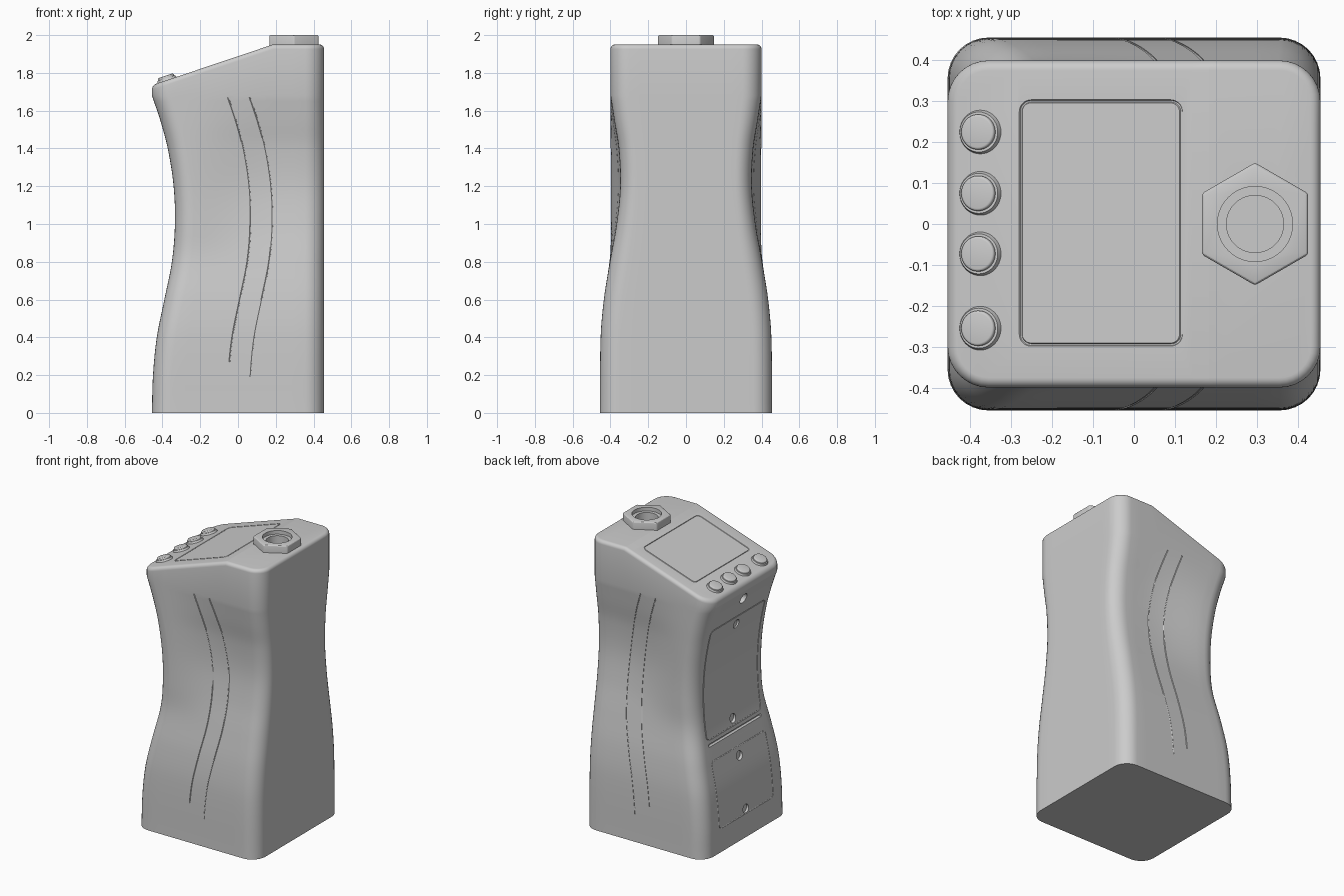
import bpy, bmesh, math
from mathutils import Vector, Matrix

if "Cube" in bpy.data.objects:
    bpy.data.objects.remove(bpy.data.objects["Cube"])

grey = bpy.data.materials.new("light_grey")
grey.use_nodes = True
grey.diffuse_color = (0.6, 0.6, 0.6, 1)
grey.node_tree.nodes["Principled BSDF"].inputs["Base Color"].default_value = (0.6, 0.6, 0.6, 1)

W = 0.456                      # half width of the body
HEAD_Z, TOP_Z = 1.68, 1.95
EDGE_Z, SLOPE = 1.735, 0.336   # sloped control face
TILT = math.atan(SLOPE)

# Profiles as (height, value)
RIM_X = [(0, -W), (.2, -.45), (.4, -.43), (.6, -.39), (.8, -.35), (1, -.334),
         (1.2, -.341), (1.4, -.372), (1.55, -.412), (HEAD_Z, -W)]
WIDE = [(0, W), (.4, .452), (.6, .435), (.83, .402), (1, .4), (HEAD_Z, .4)]
PINCH = [(0, W), (.4, .452), (.6, .435), (.8, .403), (1, .368), (1.2, .348),
         (1.4, .356), (1.55, .38), (HEAD_Z, .4)]


def spline(keys, z):
    """Smooth interpolation through the keys, constant outside them."""
    if z <= keys[0][0]:
        return keys[0][1]
    if z >= keys[-1][0]:
        return keys[-1][1]
    i = max(k for k in range(len(keys) - 1) if keys[k][0] <= z)

    def tangent(k):
        a, b = keys[max(k - 1, 0)], keys[min(k + 1, len(keys) - 1)]
        return (b[1] - a[1]) / (b[0] - a[0])
    (z0, v0), (z1, v1) = keys[i], keys[i + 1]
    h = z1 - z0
    t = (z - z0) / h
    return ((2*t**3 - 3*t*t + 1) * v0 + (t**3 - 2*t*t + t) * h * tangent(i)
            + (3*t*t - 2*t**3) * v1 + (t**3 - t*t) * h * tangent(i + 1))


def half_depth(x, z):
    """Depth of the side wall: full at the control side, pinched at the grip."""
    t = min(max((x + .33) / .53, 0), 1)
    t = t * t * (3 - 2 * t)
    return spline(WIDE, z) * (1 - t) + spline(PINCH, z) * t


def rounded_rect(x0, x1, y0, y1, r, side=10, arc=8):
    """Counterclockwise rounded rectangle with subdivided sides."""
    corners = [(x1 - r, y0 + r, -90), (x1 - r, y1 - r, 0), (x0 + r, y1 - r, 90), (x0 + r, y0 + r, 180)]
    pts = []
    for k, (cx, cy, start) in enumerate(corners):
        for j in range(arc + 1):
            a = math.radians(start + 90 * j / arc)
            pts.append(Vector((cx + r * math.cos(a), cy + r * math.sin(a))))
        nx, ny, ns = corners[(k + 1) % 4]
        a = math.radians(ns)
        end = Vector((nx + r * math.cos(a), ny + r * math.sin(a)))
        last = pts[-1]
        pts += [last.lerp(end, j / side) for j in range(1, side)]
    return pts


def finish(bm, name):
    bmesh.ops.recalc_face_normals(bm, faces=bm.faces)
    mesh = bpy.data.meshes.new(name)
    bm.to_mesh(mesh)
    bm.free()
    mesh.materials.append(grey)
    ob = bpy.data.objects.new(name, mesh)
    bpy.context.collection.objects.link(ob)
    return ob


def activate(ob):
    bpy.ops.object.select_all(action='DESELECT')
    ob.select_set(True)
    bpy.context.view_layer.objects.active = ob


def cylinder(name, centre, r, height, axis=Matrix(), sides=40, r2=None, bevel=0):
    """Cylinder whose base sits at the centre, with an optional rounded top."""
    bm = bmesh.new()
    bmesh.ops.create_cone(bm, cap_ends=True, segments=sides, radius1=r,
                          radius2=r if r2 is None else r2, depth=height)
    if bevel:
        rim = [e for e in bm.edges if all(v.co.z > 0 for v in e.verts)]
        if sides == 6:
            rim = [e for e in bm.edges if any(v.co.z > 0 for v in e.verts)]
        bmesh.ops.bevel(bm, geom=rim, offset=bevel, segments=3, profile=.5, affect='EDGES')
    bmesh.ops.translate(bm, verts=bm.verts, vec=(0, 0, height / 2))
    bmesh.ops.transform(bm, verts=bm.verts, matrix=Matrix.Translation(centre) @ axis)
    return finish(bm, name)


def tube(points, closed):
    """Thin tube along a path, used to cut a fine groove."""
    cu = bpy.data.curves.new("groove_cutter", 'CURVE')
    cu.dimensions = '3D'
    cu.bevel_depth, cu.bevel_resolution, cu.use_fill_caps = .004, 1, True
    sp = cu.splines.new('POLY')
    sp.points.add(len(points) - 1)
    for p, co in zip(sp.points, points):
        p.co = (*co, 1)
    sp.use_cyclic_u = closed
    ob = bpy.data.objects.new("groove_cutter", cu)
    bpy.context.collection.objects.link(ob)
    activate(ob)
    bpy.ops.object.convert(target='MESH')
    ob = bpy.context.view_layer.objects.active
    bm = bmesh.new()
    bm.from_mesh(ob.data)
    bmesh.ops.remove_doubles(bm, verts=bm.verts, dist=1e-5)
    bmesh.ops.recalc_face_normals(bm, faces=bm.faces)
    bm.to_mesh(ob.data)
    bm.free()
    return ob


def cut(target, cutter, keep=False):
    activate(target)
    mod = target.modifiers.new("cut", 'BOOLEAN')
    mod.operation, mod.solver, mod.object = 'DIFFERENCE', 'EXACT', cutter
    bpy.ops.object.modifier_apply(modifier=mod.name)
    if not keep:
        bpy.data.objects.remove(cutter)


def smooth(ob, degrees=17):
    activate(ob)
    bpy.ops.object.shade_smooth_by_angle(angle=math.radians(degrees))


# Body: loft of rounded sections, trimmed by the flat and sloped tops
bm = bmesh.new()
rings = []
for z in [HEAD_Z * i / 56 for i in range(57)] + [2.1]:
    depth = spline(WIDE, z)
    ring = []
    for p in rounded_rect(spline(RIM_X, z), W, -depth, depth, .1):
        ring.append(bm.verts.new((p.x, p.y * half_depth(p.x, z) / depth, z)))
    rings.append(ring)
for a, b in zip(rings, rings[1:]):
    for i in range(len(a)):
        j = (i + 1) % len(a)
        bm.faces.new((a[i], a[j], b[j], b[i]))
bm.faces.new(rings[0][::-1])
bm.faces.new(rings[-1])
slope_normal = Vector((-math.sin(TILT), 0, math.cos(TILT)))
for co, no in (((0, 0, TOP_Z), Vector((0, 0, 1))), ((-W, 0, EDGE_Z), slope_normal)):
    res = bmesh.ops.bisect_plane(bm, geom=bm.verts[:] + bm.edges[:] + bm.faces[:], dist=1e-5,
                                 plane_co=co, plane_no=no, clear_outer=True)
    bmesh.ops.contextual_create(bm, geom=[g for g in res['geom_cut'] if isinstance(g, bmesh.types.BMEdge)])
bmesh.ops.recalc_face_normals(bm, faces=bm.faces)
rim = [e for e in bm.edges if len(e.link_faces) == 2
       and sum(f.normal.z > .9 for f in e.link_faces) == 1 and min(v.co.z for v in e.verts) > 1.7]
bmesh.ops.bevel(bm, geom=rim, offset=.024, segments=6, profile=.5, affect='EDGES')
body = finish(bm, "body")


def on_slope(x, y):
    return Vector((x, y, EDGE_Z + SLOPE * (x + W)))


# Screen outline and the two door outlines
cut(body, tube([on_slope(p.x, p.y) for p in rounded_rect(-.277, .115, -.295, .3, .025, 1, 5)], True))
for low, high in ((.735, 1.49), (.16, .6)):
    outline = rounded_rect(-.29, .29, low, high, .025, 24, 4)
    cut(body, tube([(spline(RIM_X, p.y), p.x, p.y) for p in outline], True))

# Curved grip lines on both sides
for side in (-1, 1):
    for offset, low in ((.4, .27), (.515, .19)):
        path = []
        for i in range(41):
            z = low + (1.67 - low) * i / 40
            x = spline(RIM_X, z) + offset
            path.append((x, side * half_depth(x, z), z))
        cut(body, tube(path, False))

# Indicator hole, screw holes and finger slot on the control side
along_x = Matrix.Rotation(math.pi / 2, 4, 'Y')
for z, r, deep in ((1.617, .034, .06), (1.43, .03, .015), (.78, .03, .015), (.54, .03, .015), (.19, .03, .015)):
    x = spline(RIM_X, z)
    cut(body, cylinder("hole_cutter", (x - .1, 0, z), r, .1 + deep, along_x, 24))
bm = bmesh.new()
bmesh.ops.create_cube(bm, size=1, matrix=Matrix.Translation((-.38, 0, .7)) @ Matrix.Diagonal((.06, .56, .018, 1)))
cut(body, finish(bm, "slot_cutter"))

# Hexagonal socket with a stepped bore
socket = cylinder("hex_socket", (.296, 0, TOP_Z - .004), .15, 2 - TOP_Z + .004, sides=6, bevel=.008)
cut(socket, cylinder("bore_cutter", (.296, 0, 1.975), .092, .1))
bore = cylinder("bore_cutter", (.296, 0, 1.9), .07, .2)
cut(socket, bore, keep=True)
cut(body, bore)
smooth(socket, 25)
smooth(body)

# Row of push buttons
tilt = Matrix.Rotation(-TILT, 4, 'Y')
for n, y in enumerate((.225, .075, -.073, -.255), 1):
    base = on_slope(-.376, y)
    smooth(cylinder(f"button_bezel_{n}", base - slope_normal * .004, .055, .016, tilt, r2=.049), 25)
    smooth(cylinder(f"button_{n}", base, .043, .024, tilt, bevel=.006), 35)
